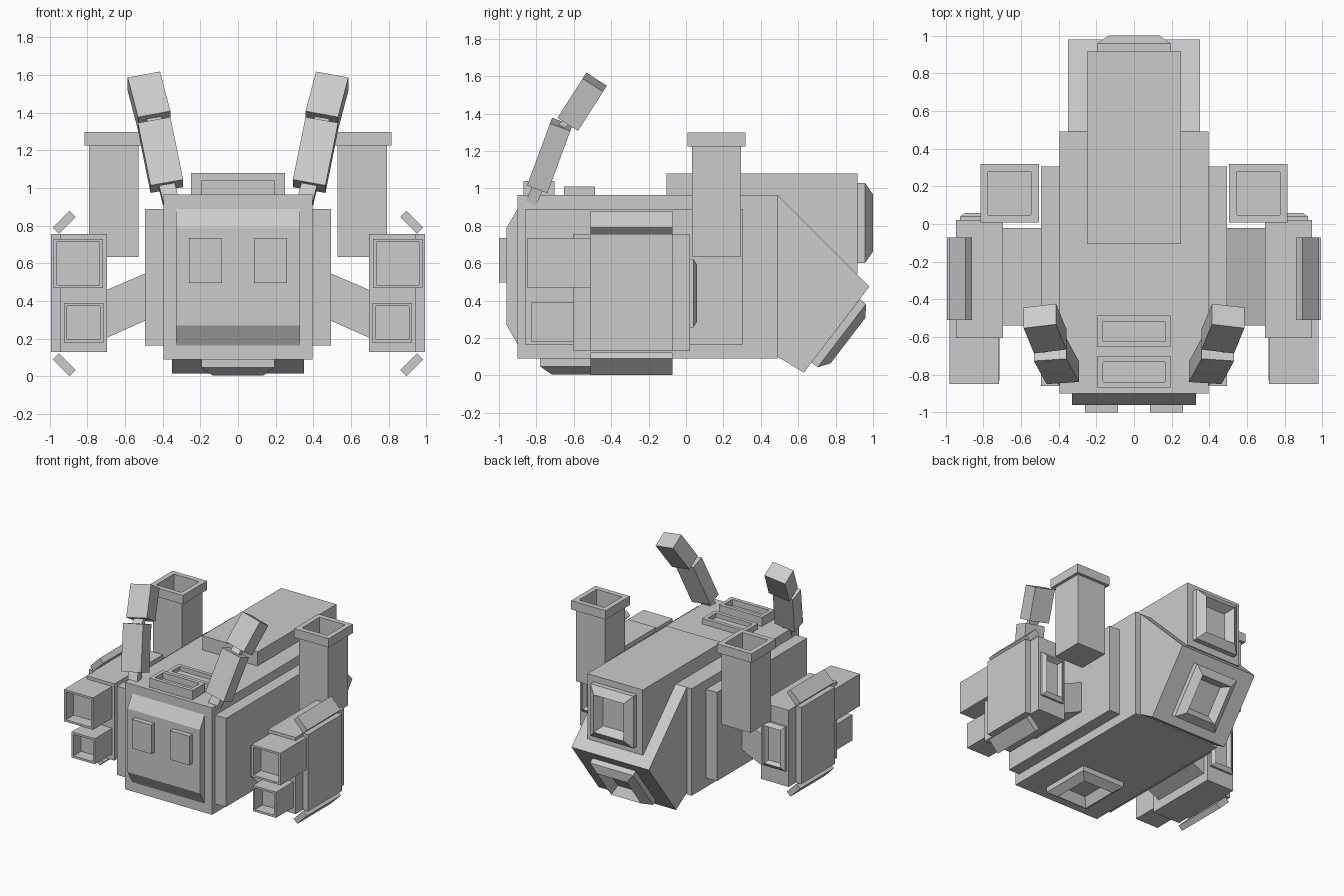
import bpy, bmesh
from math import sqrt
from mathutils import Vector, Matrix

if "Cube" in bpy.data.objects:
    bpy.data.objects.remove(bpy.data.objects["Cube"])


def finish(name, bm, mirror):
    bmesh.ops.recalc_face_normals(bm, faces=bm.faces)
    me = bpy.data.meshes.new(name)
    bm.to_mesh(me)
    bm.free()
    ob = bpy.data.objects.new(name, me)
    bpy.context.collection.objects.link(ob)
    if mirror:
        ob.modifiers.new("Mirror", 'MIRROR')
    return ob


def frame(loc, n, x):
    """Local frame: z along n, x near the given side direction."""
    n = Vector(n).normalized()
    y = n.cross(Vector(x)).normalized()
    x = y.cross(n)
    m = Matrix((x, y, n)).transposed().to_4x4()
    m.translation = Vector(loc)
    return m


def loft(name, rings, loc, n=(0, 0, 1), x=(1, 0, 0), mirror=False):
    """Rectangular rings (half width, half height, offset) skinned and capped."""
    bm = bmesh.new()
    m = frame(loc, n, x)
    loops = [[bm.verts.new(m @ Vector((sx * w, sy * h, z)))
              for sx, sy in ((-1, -1), (1, -1), (1, 1), (-1, 1))] for w, h, z in rings]
    for a, b in zip(loops, loops[1:]):
        for i in range(4):
            j = (i + 1) % 4
            bm.faces.new((a[i], a[j], b[j], b[i]))
    bm.faces.new(loops[0][::-1])
    bm.faces.new(loops[-1])
    return finish(name, bm, mirror)


def box(name, x, y, z, mirror=False):
    w, h = (x[1] - x[0]) / 2, (y[1] - y[0]) / 2
    loc = ((x[0] + x[1]) / 2, (y[0] + y[1]) / 2, z[0])
    return loft(name, [(w, h, 0), (w, h, z[1] - z[0])], loc, mirror=mirror)


def rod(name, p, q, w, d):
    """Mirrored slanted box between two end centres."""
    v = Vector(q) - Vector(p)
    return loft(name, [(w, d, 0), (w, d, v.length)], p, v, mirror=True)


def prism(name, pts, axis, lo, hi, mirror=False):
    """Extrude a profile: (y,z) along x or (x,z) along y."""
    bm = bmesh.new()
    at = (lambda p, t: (t, *p)) if axis == 'x' else (lambda p, t: (p[0], t, p[1]))
    f = bm.faces.new([bm.verts.new(at(p, lo)) for p in pts])
    ext = bmesh.ops.extrude_face_region(bm, geom=[f])["geom"]
    step = (hi - lo, 0, 0) if axis == 'x' else (0, hi - lo, 0)
    bmesh.ops.translate(bm, vec=step, verts=[v for v in ext if isinstance(v, bmesh.types.BMVert)])
    return finish(name, bm, mirror)


def nozzle(name, w, h, b, t, s, loc, n, mirror=False):
    """Plinth, tapered rim and funnel-shaped recess."""
    loft(name, [(w, h, 0), (w, h, b), (w - s, h - s, b + t),
                (w - 1.6 * s, h - 1.6 * s, 0.3 * b)], loc, n, mirror=mirror)


def hollow(name, w, h, length, rim, depth, loc, n, mirror=False):
    loft(name, [(w, h, 0), (w, h, length), (w - rim, h - rim, length),
                (w - rim, h - rim, length - depth)], loc, n, mirror=mirror)


# hull, side panels, tail and spine
box("hull", (-.395, .395), (-.9, .49), (.09, .965))
box("side_panel", (.39, .493), (-.86, .305), (.165, .89), True)
prism("tail", [(.49, .965), (.98, .475), (.63, .015), (.49, .1)], 'x', -.35, .35)
box("spine_block", (-.25, .25), (-.105, .917), (.546, 1.08))

# face plate and eyes
prism("face_plate", [(-.9, .89), (-.96, .79), (-.96, .27), (-.9, .165)], 'x', -.328, .328)
box("eye", (.085, .26), (-1, -.95), (.497, .735), True)

# top hatches
hollow("hatch_front", .195, .083, .085, .03, .05, (0, -.785, .955), (0, 0, 1))
hollow("hatch_rear", .195, .083, .055, .03, .035, (0, -.57, .955), (0, 0, 1))

# thrusters
nozzle("rear_thruster", .195, .213, .042, .042, .06, (0, .916, .815), (0, 1, 0))
nozzle("tail_thruster", .195, .213, .042, .042, .06, (0, .80, .238), (0, .795, -.607))
nozzle("belly_thruster", .195, .213, .042, .042, .06, (0, -.567, .09), (0, 0, -1))

# exhaust stacks
loft("exhaust_stack", [(.131, .131, 0), (.131, .131, .59), (.156, .156, .59), (.156, .156, .663),
                       (.114, .114, .663), (.114, .114, .45)], (.66, .163, .635), mirror=True)

# side pods with arms, armour, guns and thrusters
prism("pod_arm", [(.45, .565), (.72, .45), (.72, .195), (.45, .315)], 'y', -.54, -.02, True)
box("pod", (.695, .945), (-.605, .022), (.13, .757), True)
box("pod_armour", (.94, .993), (-.51, -.072), (.13, .757), True)
k = .5 ** .5
for name, z, s in (("upper_fin", .818, 1), ("lower_fin", .062, -1)):
    loft(name, [(.0235, .219, -.0625), (.0235, .219, .0625)], (.922, -.291, z),
         (-k, 0, s * k), (k, 0, s * k), True)
hollow("upper_gun", .131, .131, .35, .017, .1, (.848, -.5, .6), (0, -1, 0), True)
hollow("lower_gun", .105, .105, .33, .017, .1, (.82, -.5, .285), (0, -1, 0), True)
nozzle("pod_thruster", .103, .183, .018, .02, .03, (.822, .021, .44), (0, 1, 0), True)

# jointed ears
rod("ear_root", (.358, -.825, .93), (.38, -.785, 1.02), .042, .03)
rod("ear_lower", (.378, -.79, 1.01), (.445, -.667, 1.342), .088, .058)
rod("ear_joint", (.442, -.672, 1.325), (.446, -.62, 1.375), .04, .018)
rod("ear_upper", (.445, -.622, 1.358), (.5, -.488, 1.568), .088, .065)
